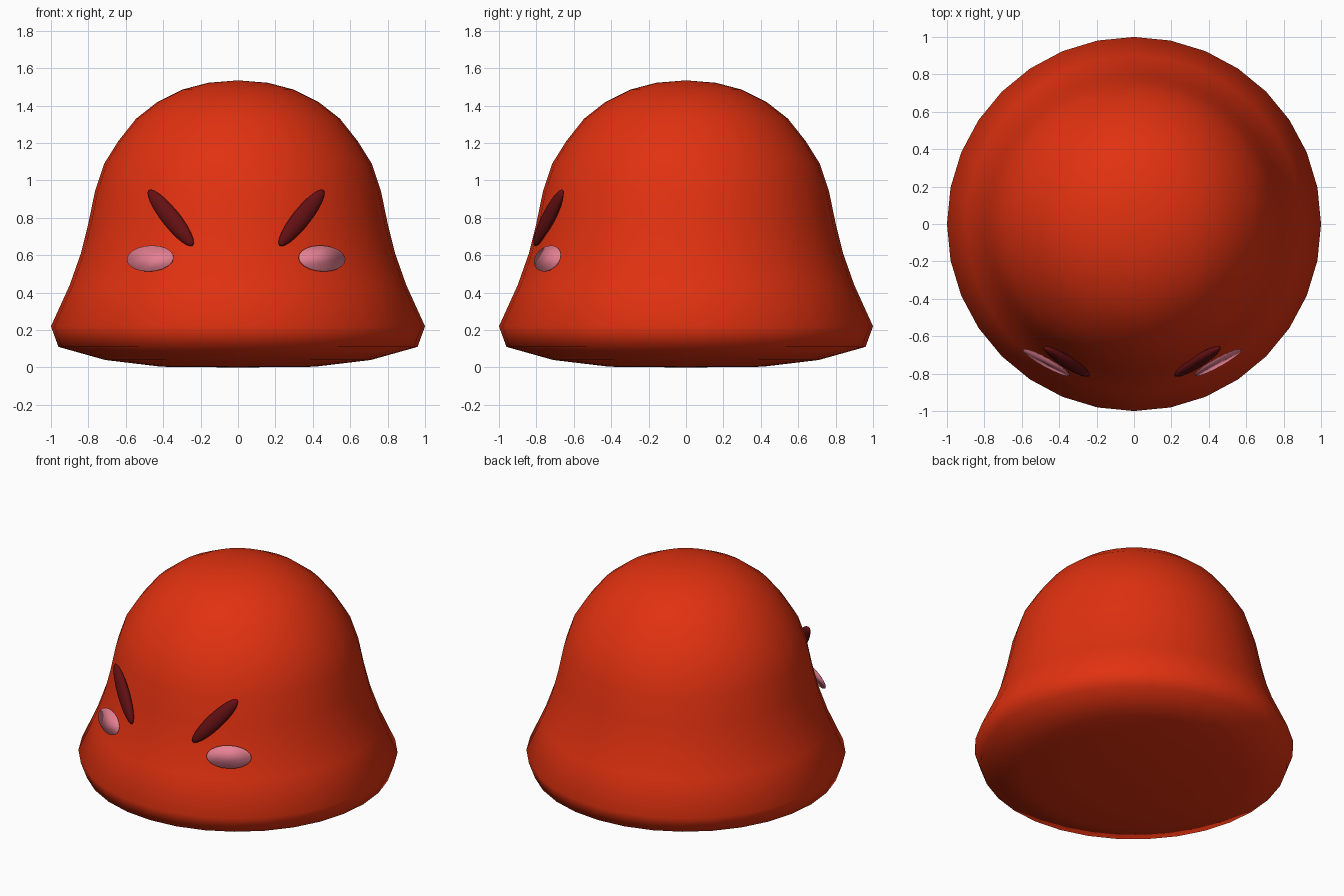
import bpy, bmesh, math
from mathutils import Matrix, Vector

cube = bpy.data.objects.get("Cube")
if cube:
    bpy.data.objects.remove(cube, do_unlink=True)


def make_material(name, rgb):
    mat = bpy.data.materials.new(name)
    mat.use_nodes = True
    mat.diffuse_color = (*rgb, 1)
    bsdf = mat.node_tree.nodes["Principled BSDF"]
    bsdf.inputs["Base Color"].default_value = (*rgb, 1)
    bsdf.inputs["Roughness"].default_value = 0.8
    return mat


def make_object(name, bm, mat, matrix=Matrix()):
    bmesh.ops.recalc_face_normals(bm, faces=bm.faces)
    for face in bm.faces:
        face.smooth = True
    mesh = bpy.data.meshes.new(name)
    bm.to_mesh(mesh)
    bm.free()
    mesh.materials.append(mat)
    obj = bpy.data.objects.new(name, mesh)
    obj.matrix_world = matrix
    bpy.context.collection.objects.link(obj)
    return obj


def frame(center, along, outward):
    """Matrix with local x along the part and local z pointing outward."""
    x = Vector(along).normalized()
    z = Vector(outward)
    z = (z - x * z.dot(x)).normalized()
    y = z.cross(x)
    return Matrix.Translation(center) @ Matrix((x, y, z)).transposed().to_4x4()


red = make_material("body red", (0.75, 0.031, 0.005))
dark = make_material("eye dark red", (0.125, 0.005, 0.006))
pink = make_material("cheek pink", (0.78, 0.215, 0.29))

# Bell-shaped body, turned from a profile of (radius, height)
profile = [(0, 1.535), (0.16, 1.522), (0.30, 1.485), (0.43, 1.42),
           (0.545, 1.33), (0.64, 1.21), (0.715, 1.09), (0.765, 0.94),
           (0.80, 0.77), (0.84, 0.61), (0.9, 0.44), (1.0, 0.22),
           (0.96, 0.11), (0.71, 0.04), (0.41, 0.004), (0, 0)]
bm = bmesh.new()
verts = [bm.verts.new((r, 0, z)) for r, z in profile]
edges = [bm.edges.new(pair) for pair in zip(verts, verts[1:])]
bmesh.ops.spin(bm, geom=verts + edges, cent=(0, 0, 0), axis=(0, 0, 1),
               angle=math.tau, steps=32)
bmesh.ops.remove_doubles(bm, verts=bm.verts, dist=0.0005)
make_object("body", bm, red)

# Slanted eyes and flat cheeks on each side of the face
for side, label, shift in ((1, "left", 0), (-1, "right", 0.02)):
    bm = bmesh.new()
    bmesh.ops.create_uvsphere(bm, u_segments=24, v_segments=12, radius=1)
    bmesh.ops.scale(bm, verts=bm.verts, vec=(0.205, 0.05, 0.032))
    place = frame((side * (0.34 + shift), -0.735, 0.80),
                  (side * 0.24, 0.155, 0.30), (side * 0.42, -0.88, 0.2))
    make_object(label + "_eye", bm, dark, place)

    bm = bmesh.new()
    bmesh.ops.create_circle(bm, cap_ends=True, segments=20, radius=1)
    bmesh.ops.scale(bm, verts=bm.verts, vec=(0.142, 0.073, 1))
    place = frame((side * (0.45 + shift), -0.742, 0.583),
                  (side * 0.87, 0.48, 0), (side * 0.46, -0.84, 0.31))
    bmesh.ops.solidify(bm, geom=bm.faces[:], thickness=0.004)
    make_object(label + "_cheek", bm, pink, place)
    bpy.context.view_layer.update()
